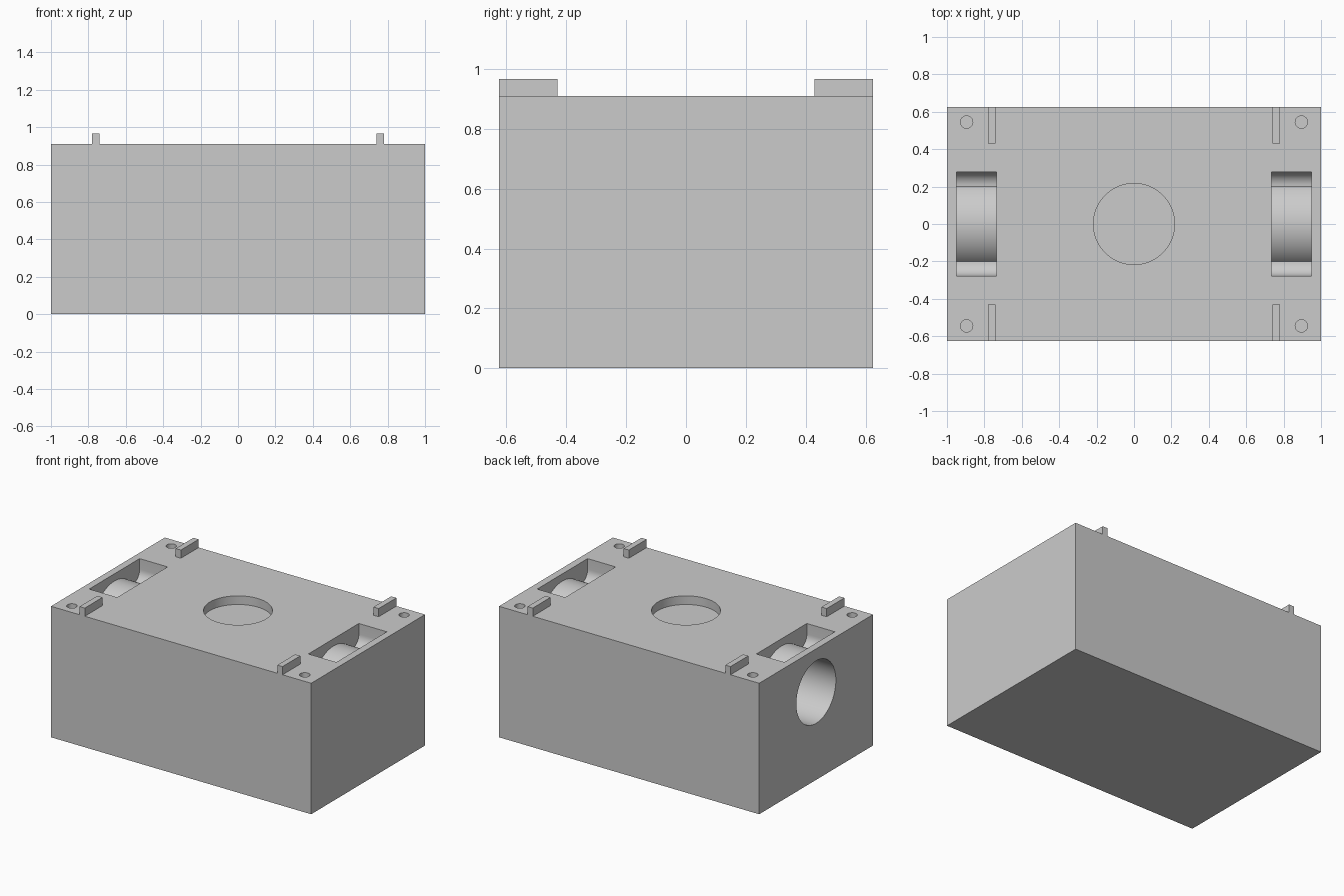
import bpy, bmesh, math
from mathutils import Matrix

if "Cube" in bpy.data.objects:
    bpy.data.objects.remove(bpy.data.objects["Cube"])

HX, HY, H = 1.0, 0.625, 0.91
BORE_Z, HOLE_R = 0.61, 0.217

grey = bpy.data.materials.new("plain_grey")
grey.diffuse_color = (0.6, 0.6, 0.6, 1)
grey.use_nodes = True
grey.node_tree.nodes["Principled BSDF"].inputs["Base Color"].default_value = grey.diffuse_color


def add_object(name, bm):
    bmesh.ops.recalc_face_normals(bm, faces=bm.faces)
    mesh = bpy.data.meshes.new(name)
    bm.to_mesh(mesh)
    bm.free()
    mesh.materials.append(grey)
    ob = bpy.data.objects.new(name, mesh)
    bpy.context.collection.objects.link(ob)
    return ob


def box(name, lo, hi):
    bm = bmesh.new()
    bmesh.ops.create_cube(bm, size=1)
    for v in bm.verts:
        v.co = [lo[i] if v.co[i] < 0 else hi[i] for i in range(3)]
    return add_object(name, bm)


def cylinder(name, radius, depth, centre, along_x=False, sides=64):
    bm = bmesh.new()
    rot = Matrix.Rotation(math.pi / 2, 4, 'Y') if along_x else Matrix()
    bmesh.ops.create_cone(bm, cap_ends=True, segments=sides, radius1=radius,
                          radius2=radius, depth=depth,
                          matrix=Matrix.Translation(centre) @ rot)
    return add_object(name, bm)


def slot_cutter(name, x0, x1):
    # Slot floor: a round hump between two rounded gutters
    half, gutter, hump_r = 0.277, 0.077, 0.25
    edge = half - gutter
    floor = BORE_Z + math.sqrt(hump_r ** 2 - edge ** 2)
    right = [(half, H + 0.1)]
    for i in range(11):
        a = i / 10 * math.pi / 2
        right.append((edge + gutter * math.cos(a), floor + gutter * (1 - math.sin(a))))
    swing = math.asin(edge / hump_r)
    hump = [(hump_r * math.sin(swing * (1 - i / 12)),
             BORE_Z + hump_r * math.cos(swing * (1 - i / 12))) for i in range(1, 24)]
    profile = right + hump + [(-y, z) for y, z in reversed(right)]
    bm = bmesh.new()
    face = bm.faces.new([bm.verts.new((x0, y, z)) for y, z in profile])
    new = bmesh.ops.extrude_face_region(bm, geom=[face])["geom"]
    bmesh.ops.translate(bm, vec=(x1 - x0, 0, 0),
                        verts=[g for g in new if isinstance(g, bmesh.types.BMVert)])
    return add_object(name, bm)


# Main block
body = box("block", (-HX, -HY, 0), (HX, HY, H))

# Side bore, shallow top recess, slots and corner screw holes
cutters = [
    cylinder("bore_cutter", HOLE_R, 1.95, (-0.125, 0, BORE_Z), along_x=True),
    cylinder("recess_cutter", HOLE_R, 0.12, (0, 0, H)),
    slot_cutter("slot_cutter_left", -0.95, -0.735),
    slot_cutter("slot_cutter_right", 0.735, 0.95),
]
for sx in (-1, 1):
    for sy in (-1, 1):
        cutters.append(cylinder("screw_hole_cutter", 0.033, 0.2,
                                (0.895 * sx, 0.545 * sy, H), sides=32))
for cutter in cutters:
    mod = body.modifiers.new(cutter.name, 'BOOLEAN')
    mod.operation, mod.solver, mod.object = 'DIFFERENCE', 'EXACT', cutter

# Bake the cuts and remove the cutters
bpy.context.view_layer.objects.active = body
body.select_set(True)
for mod in list(body.modifiers):
    bpy.ops.object.modifier_apply(modifier=mod.name)
for cutter in cutters:
    bpy.data.objects.remove(cutter)
bpy.ops.object.shade_smooth_by_angle(angle=math.radians(30))

# Four locating ribs on the top
for sx in (-1, 1):
    for sy in (-1, 1):
        xs = sorted((0.74 * sx, 0.78 * sx))
        ys = sorted((0.43 * sy, HY * sy))
        box("locating_rib", (xs[0], ys[0], H), (xs[1], ys[1], 0.967))
